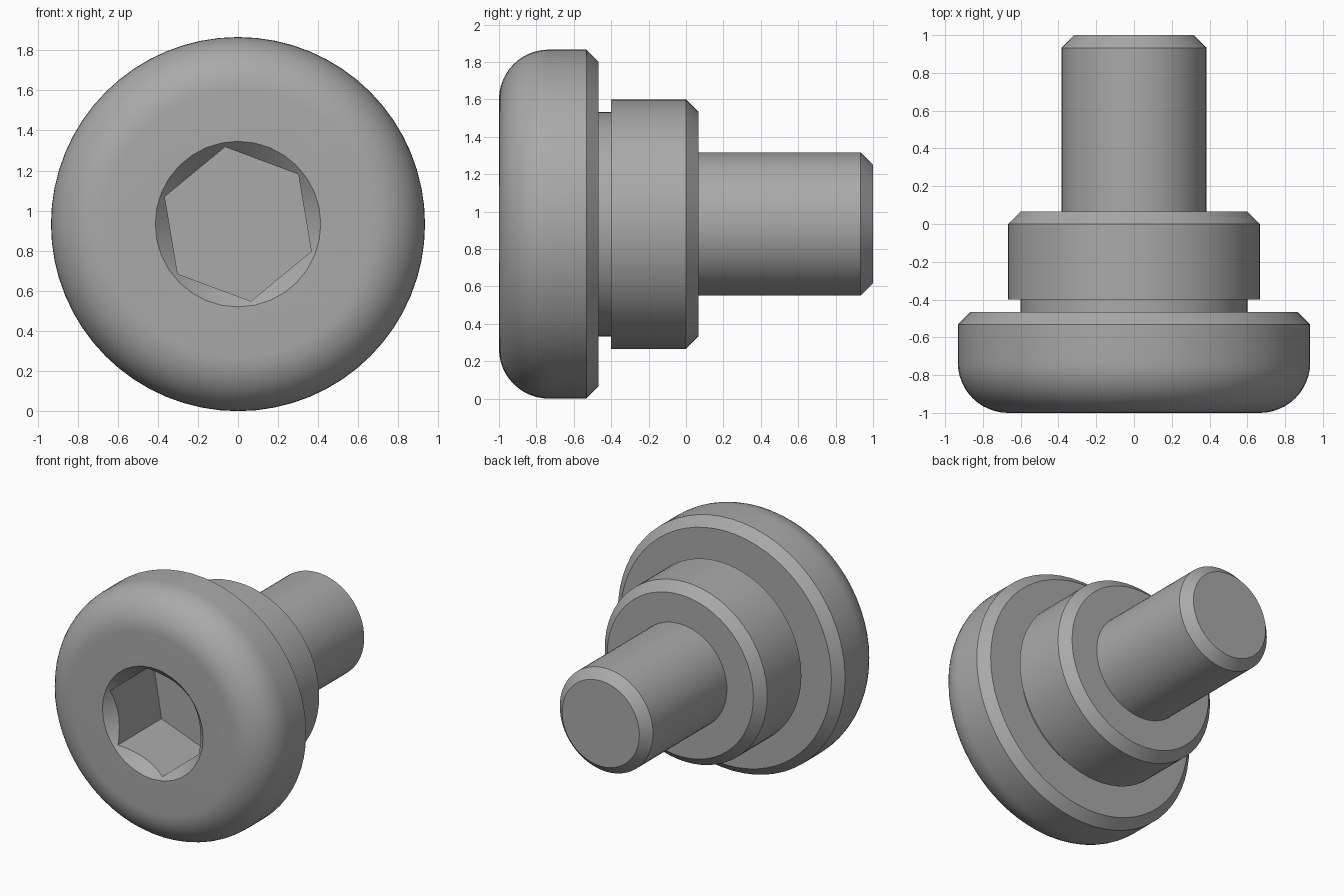
import bpy, bmesh, math
from mathutils import Matrix, Vector

if "Cube" in bpy.data.objects:
    bpy.data.objects.remove(bpy.data.objects["Cube"], do_unlink=True)

AXIS_Z = 0.933


def lathe(name, profile, sides, turn=0.0):
    """Closed solid from (y, radius) points revolved about the long axis."""
    bm = bmesh.new()
    rings = []
    for y, r in profile:
        angles = [turn + math.tau * i / sides for i in range(sides)]
        rings.append([bm.verts.new((r * math.cos(a), y, AXIS_Z + r * math.sin(a)))
                      for a in angles])
    for a, b in zip(rings, rings[1:]):
        for i in range(sides):
            j = (i + 1) % sides
            bm.faces.new((a[i], a[j], b[j], b[i]))
    bm.faces.new(rings[0])
    bm.faces.new(rings[-1])
    bmesh.ops.recalc_face_normals(bm, faces=bm.faces[:])
    mesh = bpy.data.meshes.new(name)
    bm.to_mesh(mesh)
    bm.free()
    obj = bpy.data.objects.new(name, mesh)
    bpy.context.collection.objects.link(obj)
    return obj


def cut(target, cutter):
    """Subtract a cutter, then discard it."""
    cutter.hide_render = True
    mod = target.modifiers.new("socket", 'BOOLEAN')
    mod.operation = 'DIFFERENCE'
    mod.solver = 'EXACT'
    mod.object = cutter
    bpy.context.view_layer.objects.active = target
    bpy.ops.object.modifier_apply(modifier=mod.name)
    bpy.data.objects.remove(cutter, do_unlink=True)


steel = bpy.data.materials.new("grey steel")
steel.use_nodes = True
colour = (0.4, 0.4, 0.4, 1.0)
steel.diffuse_color = colour
steel.node_tree.nodes["Principled BSDF"].inputs["Base Color"].default_value = colour

# Rounded front edge of the head
R = 0.933
FILLET = 0.267
head = []
for i in range(13):
    t = math.pi / 2 * i / 12
    head.append((-1 + FILLET * (1 - math.sin(t)), R - FILLET * (1 - math.cos(t))))
head.reverse()
head = [(y, r) for y, r in reversed(head)] if head[0][0] > head[-1][0] else head

# Head back chamfer, neck, shoulder and shank
body = [(-0.533, R), (-0.467, 0.867),
        (-0.467, 0.6), (-0.4, 0.6),
        (-0.4, 0.667), (0.0, 0.667), (0.067, 0.6),
        (0.067, 0.383), (0.933, 0.383), (1.0, 0.317)]
screw = lathe("shoulder_screw", head + body, 64)

# Hexagonal socket with a conical lead-in
cut(screw, lathe("hex_cutter", [(-1.1, 0.39), (-0.467, 0.39)], 6, math.radians(39.5)))
cut(screw, lathe("lead_in_cutter", [(-1.05, 0.463), (-0.88, 0.293)], 32))

screw.data.materials.clear()
screw.data.materials.append(steel)

bpy.ops.object.select_all(action='DESELECT')
screw.select_set(True)
bpy.context.view_layer.objects.active = screw
bpy.ops.object.shade_smooth_by_angle(angle=math.radians(30))
